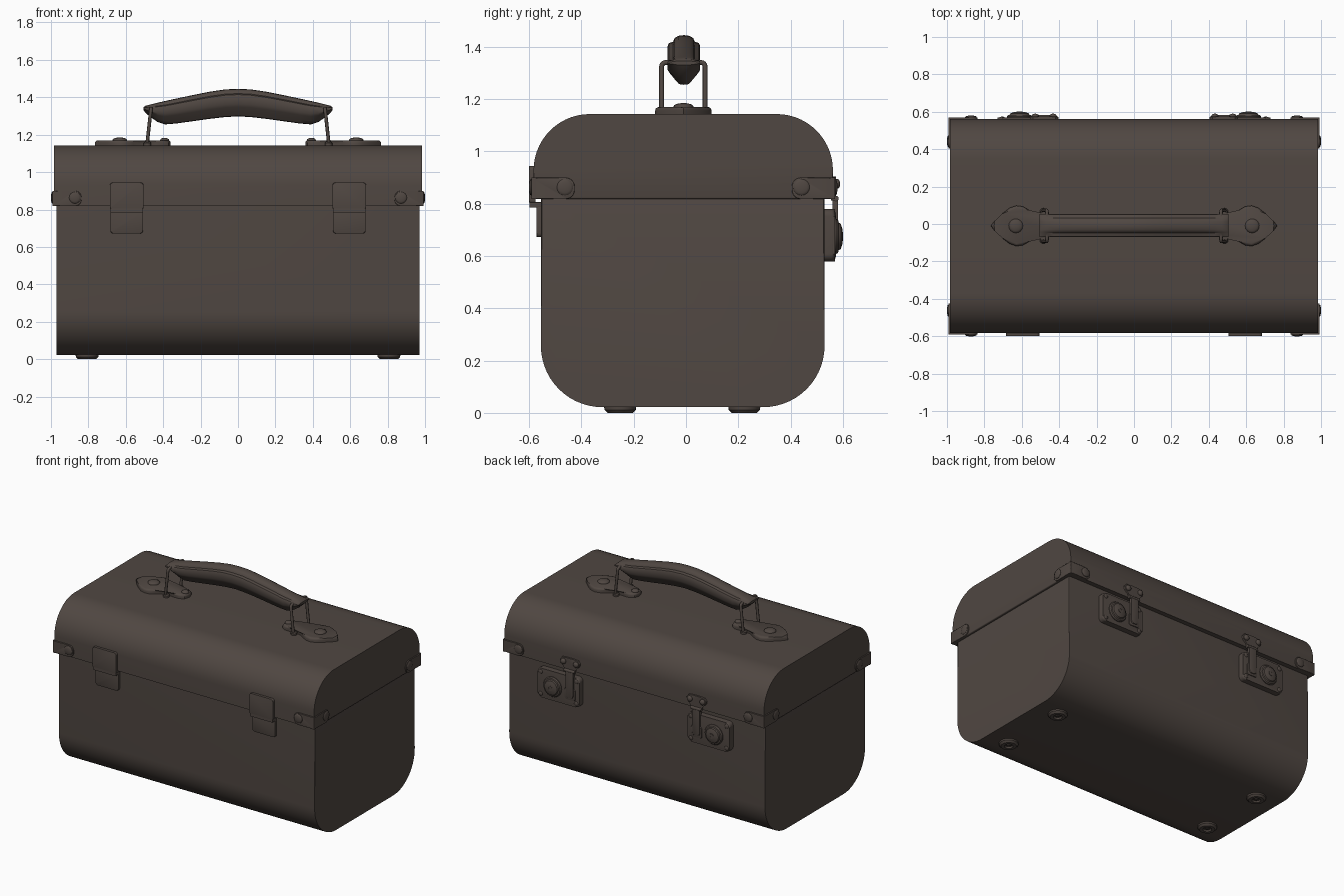
import bpy, bmesh, math
from mathutils import Vector

if "Cube" in bpy.data.objects:
    bpy.data.objects.remove(bpy.data.objects["Cube"])

brown = bpy.data.materials.new("dark_brown")
brown.diffuse_color = (0.080, 0.063, 0.054, 1)
brown.use_nodes = True
brown.node_tree.nodes["Principled BSDF"].inputs["Base Color"].default_value = brown.diffuse_color

# local (u, v, w) to world, with w along the named axis
AXES = {'x': lambda u, v, w: (w, u, v),
        'y': lambda u, v, w: (u, w, v),
        'z': lambda u, v, w: (u, v, w)}


def finish(name, bm, mirror, angle=35):
    bmesh.ops.recalc_face_normals(bm, faces=bm.faces)
    me = bpy.data.meshes.new(name)
    bm.to_mesh(me)
    bm.free()
    me.materials.append(brown)
    ob = bpy.data.objects.new(name, me)
    bpy.context.collection.objects.link(ob)
    bpy.ops.object.select_all(action='DESELECT')
    ob.select_set(True)
    bpy.context.view_layer.objects.active = ob
    bpy.ops.object.shade_smooth_by_angle(angle=math.radians(angle))
    if mirror:
        m = ob.modifiers.new("mirror", 'MIRROR')
        m.use_mirror_merge = False
    return ob


def prism(name, outline, axis, lo, hi, bevel=0.0, mirror=True, both=False):
    """Extrude a 2D outline along an axis; soften the rim at hi (and lo)."""
    bm = bmesh.new()
    f = AXES[axis]
    a = [bm.verts.new(f(u, v, lo)) for u, v in outline]
    b = [bm.verts.new(f(u, v, hi)) for u, v in outline]
    n = len(a)
    ends = [bm.faces.new(b)] + ([bm.faces.new(a)] if both else [])
    if not both:
        bm.faces.new(a)
    for i in range(n):
        j = (i + 1) % n
        bm.faces.new((a[i], a[j], b[j], b[i]))
    if bevel:
        edges = list({e for fc in ends for e in fc.edges})
        bmesh.ops.bevel(bm, geom=edges, offset=bevel, segments=3,
                        profile=0.5, affect='EDGES')
    return finish(name, bm, mirror)


def lathe(name, profile, axis, u, v, mirror=True, n=24):
    """Revolve (radius, height) points about an axis through (u, v)."""
    bm = bmesh.new()
    f = AXES[axis]
    rings = [[bm.verts.new(f(u + r * math.cos(2 * math.pi * k / n),
                             v + r * math.sin(2 * math.pi * k / n), h))
              for k in range(n)] for r, h in profile]
    for a, b in zip(rings, rings[1:]):
        for i in range(n):
            j = (i + 1) % n
            bm.faces.new((a[i], a[j], b[j], b[i]))
    bm.faces.new(rings[0])
    bm.faces.new(rings[-1])
    return finish(name, bm, mirror)


def rivet(name, axis, u, v, base, r, h):
    prof = [(r, base)] + [(r * math.cos(t), base + h * (0.35 + 0.65 * math.sin(t)))
                          for t in (0, 0.4, 0.8, 1.2, 1.45)]
    return lathe(name, prof, axis, u, v, n=16)


def rounded(u0, u1, v0, v1, radii, n=6):
    """Rounded rectangle; radii at lower left, lower right, upper right, upper left."""
    pts = []
    corners = ((u0, v0, 1, 1), (u1, v0, -1, 1), (u1, v1, -1, -1), (u0, v1, 1, -1))
    for k, (u, v, su, sv) in enumerate(corners):
        r = radii[k]
        if r == 0:
            pts.append((u, v))
            continue
        for i in range(n + 1):
            t = math.pi + k * math.pi / 2 + i * math.pi / 2 / n
            pts.append((u + su * r + r * math.cos(t), v + sv * r + r * math.sin(t)))
    return pts


# body and lid: rounded profiles running the length of the box
prism("body", rounded(-0.555, 0.53, 0.022, 0.83, (0.235, 0.235, 0, 0), 14),
      'x', -0.97, 0.97, 0.005, False, True)
prism("lid", rounded(-0.583, 0.562, 0.818, 1.143, (0, 0, 0.215, 0.215), 14),
      'x', -0.985, 0.985, 0.006, False, True)

# feet with a recessed centre
for y in (-0.252, 0.223):
    lathe("foot", [(0.062, 0.03), (0.06, 0.012), (0.048, 0), (0.028, 0),
                   (0.022, 0.01), (0.015, 0.01), (0.01, 0.005)], 'z', 0.807, y)

# corner brackets on the lid rim, one arm on each face, with rivets
for s, face in ((-1, -0.583), (1, 0.562)):
    prism("bracket_long_arm", rounded(0.837, 0.992, 0.818, 0.90, (0.035, 0, 0, 0.035)),
          'y', face - s * 0.01, face + s * 0.008, 0.003)
    u0, u1 = sorted((face + s * 0.008, face - s * 0.157))
    rad = (0, 0.035, 0.035, 0) if s < 0 else (0.035, 0, 0, 0.035)
    prism("bracket_end_arm", rounded(u0, u1, 0.818, 0.90, rad),
          'x', 0.975, 0.992, 0.003)
    rivet("bracket_long_rivet", 'y', 0.872, 0.863, face + s * 0.006, 0.031, s * 0.012)
    rivet("bracket_end_rivet", 'x', face - s * 0.12, 0.863, 0.99, 0.031, 0.010)

# hinges on the front
prism("hinge_upper_plate", rounded(0.505, 0.685, 0.805, 0.944, (0.005, 0.005, 0.016, 0.016)),
      'y', -0.575, -0.60, 0.003)
prism("hinge_lip", rounded(0.508, 0.682, 0.785, 0.806, (0.004,) * 4), 'y', -0.55, -0.598)
prism("hinge_lower_plate", rounded(0.508, 0.682, 0.672, 0.79, (0.016, 0.016, 0.004, 0.004)),
      'y', -0.55, -0.571, 0.003)

# locks on the back: plate, corner rivets, key disc
prism("lock_plate", rounded(0.41, 0.73, 0.58, 0.78, (0.028,) * 4), 'y', 0.525, 0.569, 0.012)
for x, z in ((0.435, 0.605), (0.435, 0.755), (0.705, 0.605), (0.705, 0.755)):
    rivet("lock_rivet", 'y', x, z, 0.566, 0.015, 0.008)
lathe("lock_disc", [(0.068, 0.56), (0.068, 0.574), (0.062, 0.582), (0.053, 0.584),
                    (0.048, 0.592), (0.03, 0.598), (0.01, 0.6)], 'y', 0.612, 0.675)
lathe("keyhole_collar", [(0.017, 0.595), (0.017, 0.601), (0.010, 0.601), (0.008, 0.597)],
      'y', 0.612, 0.675, n=16)

# hasps: riveted wing on the lid, hinge pin and a tongue down over the lock
wing = [(0.405, 0.885), (0.42, 0.902), (0.455, 0.905), (0.505, 0.905), (0.54, 0.902),
        (0.555, 0.885), (0.55, 0.862), (0.525, 0.84), (0.515, 0.812),
        (0.445, 0.812), (0.435, 0.84), (0.41, 0.862)]
prism("hasp_wing", wing, 'y', 0.555, 0.574, 0.003)
for x in (0.432, 0.528):
    rivet("hasp_rivet", 'y', x, 0.876, 0.572, 0.019, 0.018)
lathe("hasp_pin", [(0.011, 0.44), (0.011, 0.52)], 'x', 0.573, 0.82, n=12)
prism("hasp_tongue", rounded(0.452, 0.508, 0.635, 0.822, (0.02, 0.02, 0.004, 0.004)),
      'y', 0.56, 0.581, 0.004)
prism("hasp_staple", rounded(0.44, 0.52, 0.62, 0.70, (0.015,) * 4), 'y', 0.56, 0.575, 0.004)

# handle mounts: leaf-shaped plates with domed studs
CY = -0.01
half = [(0.765, 0), (0.745, 0.027), (0.705, 0.065), (0.665, 0.096), (0.63, 0.108),
        (0.595, 0.104), (0.56, 0.084), (0.525, 0.062), (0.485, 0.052), (0.44, 0.056),
        (0.40, 0.055), (0.372, 0.038), (0.36, 0)]
leaf = [(x, CY + y) for x, y in half] + [(x, CY - y) for x, y in half[-2:0:-1]]
prism("handle_mount", leaf, 'z', 1.135, 1.17, 0.014)
rivet("mount_outer_stud", 'z', 0.632, CY, 1.166, 0.038, 0.019)
rivet("mount_inner_stud", 'z', 0.392, CY, 1.166, 0.024, 0.017)

# wire loops joining the handle to its mounts
for side in (-1, 1):
    cu = bpy.data.curves.new("handle_wire", 'CURVE')
    cu.dimensions = '3D'
    cu.bevel_depth = 0.0095
    cu.bevel_resolution = 2
    sp = cu.splines.new('POLY')
    loop = rounded(CY - 0.083, CY + 0.083, 1.15, 1.34, (0.015,) * 4, 4)
    sp.points.add(len(loop) - 1)
    for p, (y, z) in zip(sp.points, loop):
        p.co = (side * (0.486 - 0.11 * (z - 1.15)), y, z, 1)
    sp.use_cyclic_u = True
    sp.use_smooth = True
    cu.materials.append(brown)
    bpy.context.collection.objects.link(bpy.data.objects.new("handle_wire", cu))
for y in (CY - 0.075, CY + 0.075):
    lathe("wire_socket", [(0.02, 1.14), (0.02, 1.155), (0.013, 1.163)], 'z', 0.484, y, n=12)

# handle grip: ridged top, V-shaped underside, lofted along an arch
stations = [(0, 1.445, 1.298), (0.07, 1.442, 1.294), (0.15, 1.43, 1.285),
            (0.25, 1.41, 1.271), (0.33, 1.393, 1.260), (0.39, 1.380, 1.255),
            (0.43, 1.371, 1.268), (0.47, 1.361, 1.295), (0.495, 1.355, 1.318),
            (0.505, 1.346, 1.33)]
stations = [(-x, t, b) for x, t, b in stations[:0:-1]] + stations
side = [(0.3, 0.02), (0.55, 0.16), (0.85, 0.34), (1, 0.45), (1, 0.72), (0.93, 0.79),
        (0.66, 0.83), (0.58, 0.92), (0.35, 0.98)]
section = [(0, 0)] + side + [(0, 1)] + [(-u, v) for u, v in side[::-1]]
bm = bmesh.new()
rings = [[bm.verts.new((x, CY + 0.002 + 0.062 * u, b + (t - b) * v)) for u, v in section]
         for x, t, b in stations]
for a, b in zip(rings, rings[1:]):
    for i in range(len(section)):
        j = (i + 1) % len(section)
        bm.faces.new((a[i], a[j], b[j], b[i]))
bm.faces.new(rings[0])
bm.faces.new(rings[-1])
finish("handle_grip", bm, False, 40)
